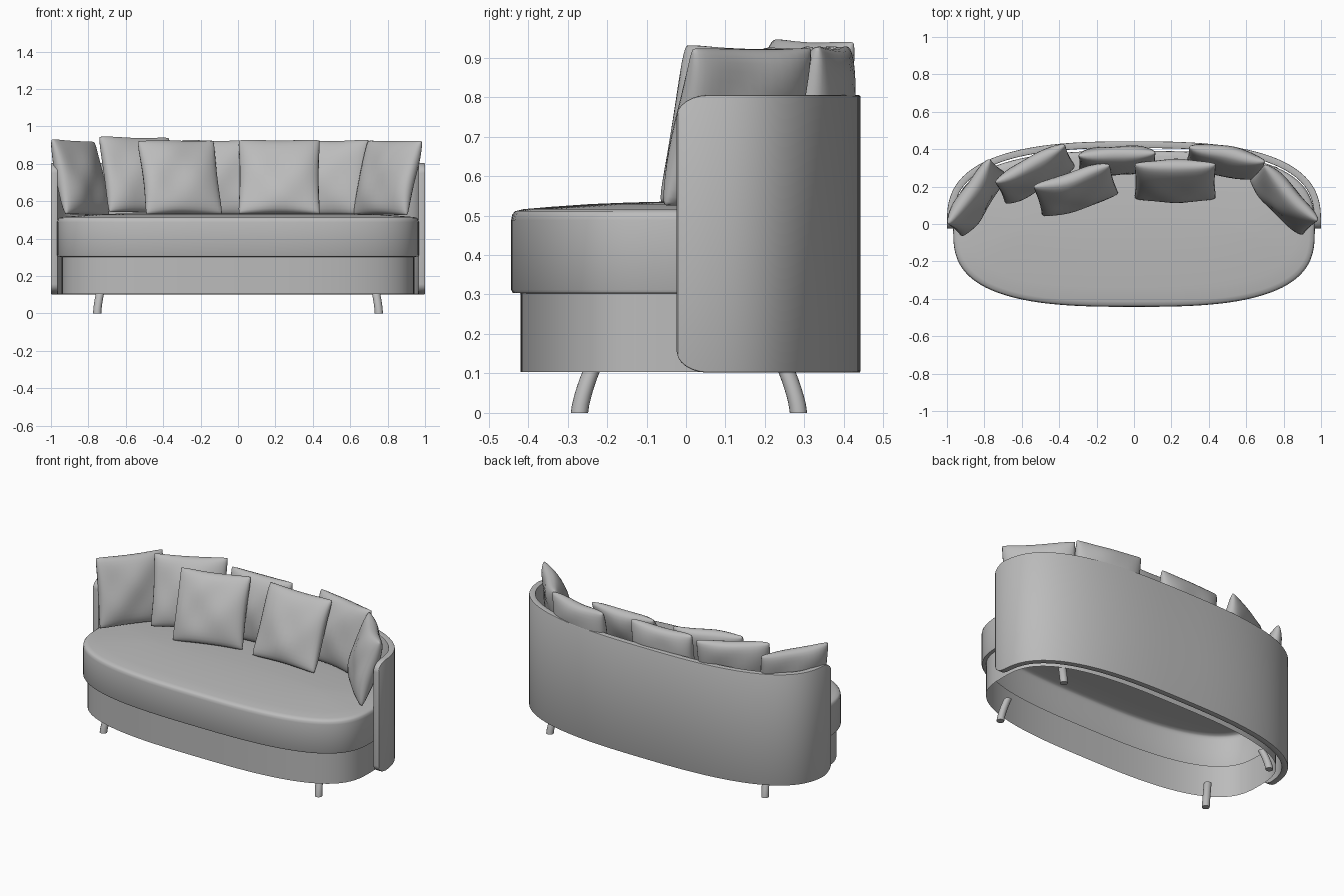
import bpy, bmesh, math, random
from mathutils import Euler, Vector

random.seed(4)
cube = bpy.data.objects.get("Cube")
if cube:
    bpy.data.objects.remove(cube, do_unlink=True)

fabric = bpy.data.materials.new("grey fabric")
fabric.use_nodes = True
GREY = (0.5, 0.5, 0.5, 1)
fabric.diffuse_color = GREY
fabric.node_tree.nodes["Principled BSDF"].inputs["Base Color"].default_value = GREY


def make(name, bm, modifiers=(), angle=40):
    """Turn a bmesh into a finished, shaded object."""
    bmesh.ops.recalc_face_normals(bm, faces=bm.faces)
    mesh = bpy.data.meshes.new(name)
    bm.to_mesh(mesh)
    bm.free()
    mesh.materials.append(fabric)
    ob = bpy.data.objects.new(name, mesh)
    bpy.context.collection.objects.link(ob)
    bpy.ops.object.select_all(action="DESELECT")
    ob.select_set(True)
    bpy.context.view_layer.objects.active = ob
    for kind, settings in modifiers:
        mod = ob.modifiers.new(kind.title(), kind)
        for key, value in settings.items():
            setattr(mod, key, value)
        bpy.ops.object.modifier_apply(modifier=mod.name)
    bpy.ops.object.shade_smooth_by_angle(angle=math.radians(angle))


def oval(a, b, t, power):
    """Point on a rounded-oval plan outline."""
    c, s = math.cos(t), math.sin(t)
    e = 2 / power
    return (math.copysign(a * abs(c) ** e, c), math.copysign(b * abs(s) ** e, s))


def loft(bm, rings, closed=True):
    """Bridge successive vertex rings with quads."""
    rows = [[bm.verts.new(p) for p in ring] for ring in rings]
    n = len(rows[0])
    for low, high in zip(rows, rows[1:]):
        for i in range(n if closed else n - 1):
            j = (i + 1) % n
            bm.faces.new((low[i], low[j], high[j], high[i]))
    return rows


def oval_ring(inset, z, n=96):
    """Horizontal ring of the seat outline, pulled in by an inset."""
    pts = [oval(0.967 - inset, 0.417 - inset, 2 * math.pi * i / n, 2.9) for i in range(n)]
    return [(x, y - 0.026, z) for x, y in pts]


# Seat cushion: rounded edge and gently domed top, hollow below
profile = [(0.024, 0.303), (0.004, 0.304), (0, 0.312), (0, 0.488), (0.003, 0.503),
           (0.01, 0.511), (0.03, 0.516), (0.1, 0.522), (0.2, 0.529),
           (0.3, 0.533), (0.38, 0.535)]
bm = bmesh.new()
rows = loft(bm, [oval_ring(i, z) for i, z in profile])
bm.faces.new(rows[-1])
make("seat_cushion", bm)

# Base: hollow skirt under the seat
bm = bmesh.new()
loft(bm, [oval_ring(0.024, z) for z in (0.103, 0.303)])
make("base_skirt", bm)

# Curved back: upright shell with rounded front corners
FRONT, RUN, RISE, LOW, HIGH = -0.024, 0.08, 0.055, 0.102, 0.805
half = [(1.0, FRONT), (1.0, FRONT + 0.004), (1.0, FRONT + 0.012)]
half += [oval(1.0, 0.442, math.pi / 2 * (i / 40) ** 1.3, 2.75) for i in range(41)]
path = half + [(-x, y) for x, y in reversed(half[:-1])]


def corner(y):
    k = max(0, 1 - (y - FRONT) / RUN)
    return RISE * (1 - math.sqrt(max(0, 1 - k * k)))


bm = bmesh.new()
loft(bm, [[(x, y, LOW + corner(y)) for x, y in path],
          [(x, y, HIGH - corner(y)) for x, y in path]], closed=False)
make("curved_back", bm, [
    ("SOLIDIFY", dict(thickness=0.036, offset=-1, use_even_offset=True)),
    ("BEVEL", dict(width=0.005, segments=2, limit_method="ANGLE",
                   angle_limit=math.radians(50)))])

# Legs: short round tubes bending inward toward the top
for side, sx in (("left", 1), ("right", -1)):
    for end, foot_y, sy in (("front", -0.27, 1), ("back", 0.285, -1)):
        rings = []
        for k in range(7):
            f = k / 6
            cx = sx * (0.753 - 0.02 * f ** 1.5)
            cy = foot_y + sy * 0.04 * f ** 1.4
            rings.append([(cx + 0.022 * math.cos(a), cy + 0.022 * math.sin(a), 0.13 * f)
                          for a in (2 * math.pi * i / 16 for i in range(16))])
        bm = bmesh.new()
        rows = loft(bm, rings)
        bm.faces.new(rows[0])
        bm.faces.new(rows[-1])
        make(f"{end}_{side}_leg", bm)


def pillow(name, centre, turn, tilt, size=0.42, roll=0, puff=0.07):
    """Square scatter cushion with pinched sides and soft creases."""
    bm = bmesh.new()
    p1, p2 = random.uniform(0, 6), random.uniform(0, 6)
    rot = (Euler((math.radians(-tilt), 0, math.radians(turn))).to_matrix()
           @ Euler((0, math.radians(roll), 0)).to_matrix())
    n = 18
    for face in (-1, 1):
        rows = []
        for j in range(n + 1):
            row = []
            for i in range(n + 1):
                u = math.sin(math.pi * (i / n - 0.5))
                v = math.sin(math.pi * (j / n - 0.5))
                fu, fv = 1 - u * u, 1 - v * v
                blunt = 1 - 0.025 * abs(u * v) ** 8
                x = u * (1 - 0.04 * fv) * blunt * size / 2
                z = v * (1 - 0.04 * fu) * blunt * size / 2
                crease = 0.006 * math.sin(5 * u + p1) * math.sin(4 * v + p2)
                depth = puff * max(0, fu * fv) ** 0.4 + crease * fu * fv
                # the seam waves slightly
                seam = 0.006 * math.sin(4 * u + p2) * math.cos(3 * v + p1)
                row.append(rot @ Vector((x, face * depth + seam, z)) + Vector(centre))
            rows.append(row)
        loft(bm, rows, closed=False)
    bmesh.ops.remove_doubles(bm, verts=bm.verts, dist=0.0002)
    make(name, bm, angle=60)


# Scatter cushions along the back
pillow("right_end_pillow", (-0.845, 0.14, 0.725), 57, 14, roll=2)
pillow("right_corner_pillow", (-0.53, 0.27, 0.74), 29, 17, 0.43, roll=1)
pillow("right_front_pillow", (-0.31, 0.18, 0.728), 17, 22, 0.43)
pillow("middle_back_pillow", (-0.09, 0.34, 0.725), 2, 10)
pillow("left_front_pillow", (0.22, 0.23, 0.73), 0, 25, 0.44)
pillow("left_corner_pillow", (0.49, 0.335, 0.725), -11, 12)
pillow("left_end_pillow", (0.80, 0.13, 0.725), -47, 15)
